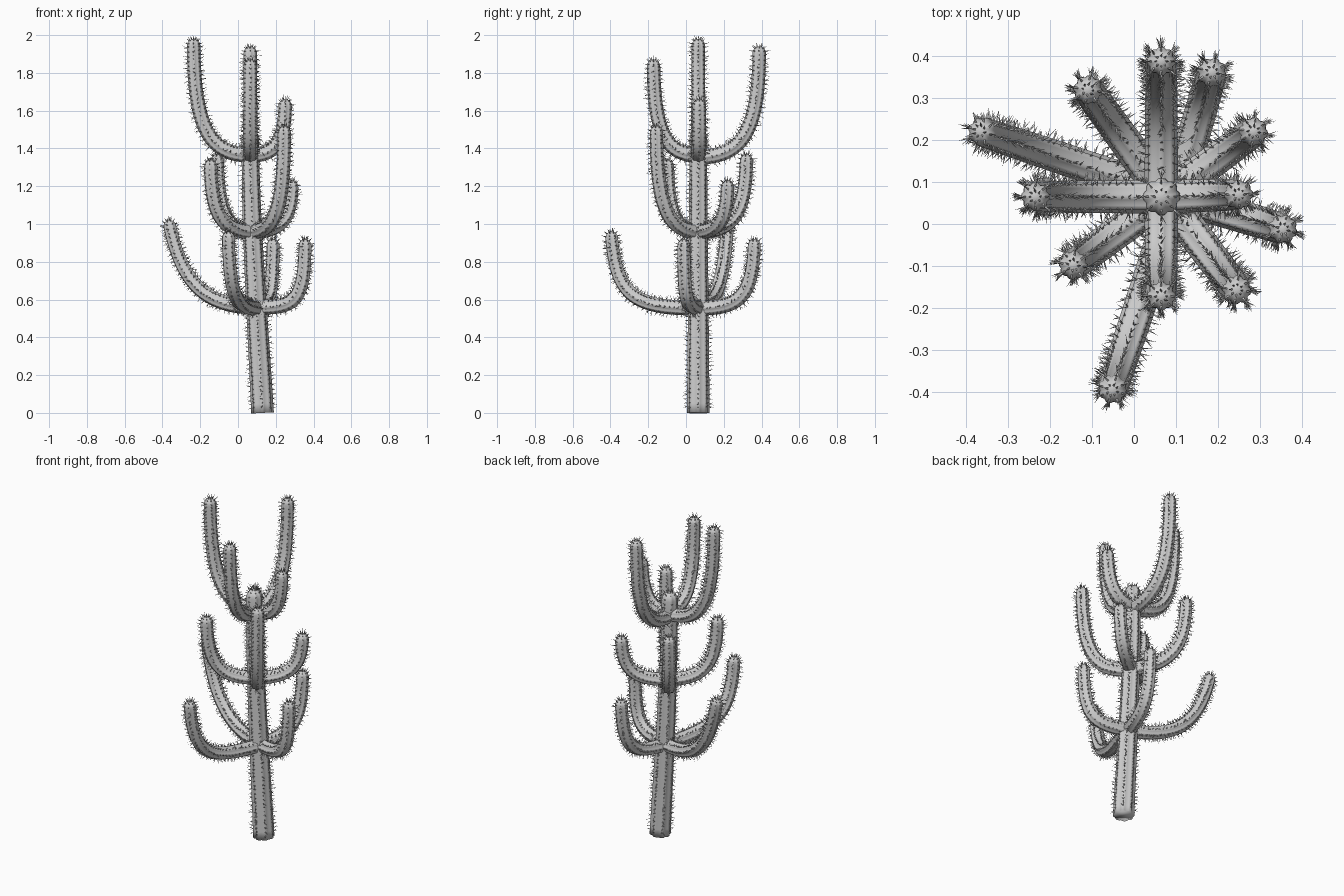
import bpy, bmesh, math, random
from mathutils import Vector

if "Cube" in bpy.data.objects:
    bpy.data.objects.remove(bpy.data.objects["Cube"])

random.seed(7)
RIBS, SUB = 8, 4
UP = Vector((0, 0, 1))


def sampler(ctrl):
    """Arc-length sampler for a cubic bezier: returns (length, f(s) -> point, tangent)."""
    def bez(t):
        u = 1 - t
        return (ctrl[0] * u**3 + ctrl[1] * 3 * u * u * t
                + ctrl[2] * 3 * u * t * t + ctrl[3] * t**3)
    pts = [bez(i / 120) for i in range(121)]
    acc = [0.0]
    for a, b in zip(pts, pts[1:]):
        acc.append(acc[-1] + (b - a).length)

    def at(s):
        i = 0
        while i < 119 and acc[i + 1] < s:
            i += 1
        seg = pts[i + 1] - pts[i]
        f = (s - acc[i]) / (acc[i + 1] - acc[i])
        lo, hi = max(i - 1, 0), min(i + 2, 120)
        return pts[i] + seg * f, (pts[hi] - pts[lo]).normalized()
    return acc[-1], at


def finish(name, bm, smooth):
    bmesh.ops.recalc_face_normals(bm, faces=bm.faces)
    me = bpy.data.meshes.new(name)
    bm.to_mesh(me)
    bm.free()
    for p in me.polygons:
        p.use_smooth = smooth
    bpy.context.collection.objects.link(bpy.data.objects.new(name, me))


def spine(bm, base, d, length, w):
    d = d.normalized()
    a = d.orthogonal().normalized()
    b = d.cross(a)
    root = base - d * 0.004
    ring = [bm.verts.new(root + (a * math.cos(k * 2.094) + b * math.sin(k * 2.094)) * w)
            for k in range(3)]
    tip = bm.verts.new(base + d * length)
    for k in range(3):
        bm.faces.new((ring[k], ring[(k + 1) % 3], tip))


def stem(name, ctrl, side, r0, r1, skip):
    L, at = sampler(ctrl)

    def radius(s):
        r = r0 + (r1 - r0) * s / L
        x = (s - (L - r1)) / r1
        return r * math.sqrt(max(0.0, 1 - x * x)) if x > 0 else r

    def frame(s):
        p, t = at(s)
        return p, t, side.cross(t).normalized()

    # Ribbed body with a domed tip
    bm = bmesh.new()
    n = RIBS * SUB
    stations = [(L - r1) * i / 30 for i in range(31)]
    stations += [L - r1 + r1 * math.sin(math.radians(a)) for a in (18, 36, 54, 70, 82)]
    rings = []
    for s in stations:
        p, t, nrm = frame(s)
        ring = []
        for j in range(n):
            a = 2 * math.pi * j / n
            r = radius(s) * (0.86 + 0.14 * abs(math.cos(a * RIBS / 2)))
            ring.append(bm.verts.new(p + (nrm * math.cos(a) + side * math.sin(a)) * r))
        rings.append(ring)
    for A, B in zip(rings, rings[1:]):
        for j in range(n):
            k = (j + 1) % n
            bm.faces.new((A[j], A[k], B[k], B[j]))
    tip = bm.verts.new(at(L)[0])
    for j in range(n):
        bm.faces.new((rings[-1][j], rings[-1][(j + 1) % n], tip))
    bm.faces.new(rings[0][::-1])
    finish(name, bm, True)

    # Spine clusters along every rib
    bm = bmesh.new()
    for j in range(RIBS):
        a = 2 * math.pi * j / RIBS
        s = skip + random.uniform(0, 0.02)
        while s < L - r1:
            p, t, nrm = frame(s)
            out = nrm * math.cos(a) + side * math.sin(a)
            tang = t.cross(out)
            for _ in range(3):
                d = out + t * random.uniform(-0.5, 0.7) + tang * random.uniform(-0.6, 0.6)
                spine(bm, p + out * radius(s), d, random.uniform(0.012, 0.03), 0.0022)
            s += random.uniform(0.018, 0.028)
        # Crown of stouter spines on the tip
        for ang in (15, 45, 70):
            s = L - r1 + r1 * math.sin(math.radians(ang))
            p, t, nrm = frame(s)
            out = nrm * math.cos(a) + side * math.sin(a)
            d = out * math.cos(math.radians(ang)) + t * math.sin(math.radians(ang))
            d += Vector([random.uniform(-0.2, 0.2) for _ in range(3)])
            spine(bm, p + out * radius(s), d, random.uniform(0.015, 0.03), 0.0035)
    finish(name + "_spines", bm, False)


# Trunk, leaning slightly
stem("trunk", [Vector(v) for v in ((0.13, 0.065, 0), (0.103, 0.065, 0.5),
                                   (0.065, 0.065, 1.0), (0.065, 0.065, 1.5))],
     Vector((0, 1, 0)), 0.06, 0.045, 0.02)

# Arms: root x, root z, tip x, tip y, tip z, (run-out, elbow radius, elbow height)
STD = (0.75, 1.0, 0.25)
arms = {
    "top_arm_left": (0.065, 1.365, -0.235, 0.065, 1.98, STD),
    "top_arm_right": (0.065, 1.365, 0.25, 0.07, 1.66, STD),
    "top_arm_back": (0.065, 1.355, 0.065, 0.388, 1.94, STD),
    "top_arm_front": (0.065, 1.365, 0.065, -0.172, 1.87, STD),
    "middle_arm_front_left": (0.075, 0.96, -0.145, -0.098, 1.34, STD),
    "middle_arm_back_left": (0.075, 0.96, -0.11, 0.32, 1.37, STD),
    "middle_arm_back_right": (0.075, 0.96, 0.285, 0.22, 1.23, STD),
    "middle_arm_front_right": (0.075, 0.96, 0.245, -0.157, 1.52, STD),
    "low_arm_left": (0.1, 0.56, -0.368, 0.222, 1.02, (0.65, 0.87, 0.35)),
    "low_arm_front": (0.1, 0.555, -0.052, -0.396, 0.96, (0.75, 0.95, 0.15)),
    "low_arm_right": (0.1, 0.56, 0.355, -0.012, 0.92, (0.8, 1.0, 0.05)),
    "low_arm_back": (0.1, 0.555, 0.186, 0.362, 0.92, (0.75, 0.98, 0.15)),
}
for name, (rx, rz, tx, ty, tz, (k1, k2, kh)) in arms.items():
    root = Vector((rx, 0.065, rz))
    run = Vector((tx - rx, ty - 0.065, 0))
    h = tz - rz
    ctrl = [root, root + run * k1, root + run * k2 + UP * h * kh, root + run + UP * h]
    stem(name, ctrl, run.normalized().cross(UP), 0.04, 0.035, 0.06)
